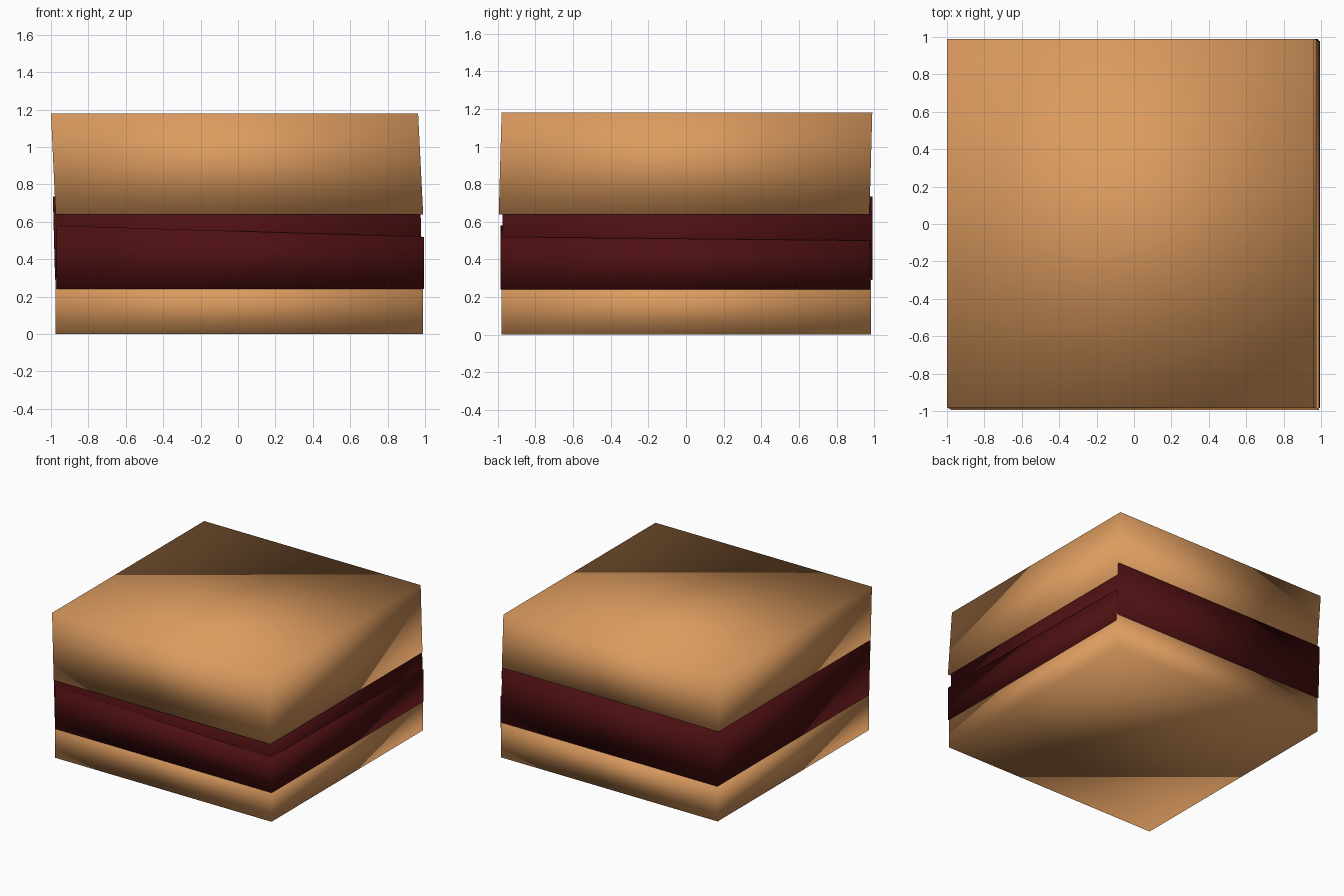
import bpy
import bmesh

if "Cube" in bpy.data.objects:
    bpy.data.objects.remove(bpy.data.objects["Cube"])


def material(name, colour):
    m = bpy.data.materials.new(name)
    m.diffuse_color = (*colour, 1)
    m.use_nodes = True
    m.node_tree.nodes["Principled BSDF"].inputs["Base Color"].default_value = m.diffuse_color
    return m


TAN = material("biscuit", (0.72, 0.33, 0.115))
DARK = material("dark_filling", (0.075, 0.005, 0.006))


def slab(name, mat, x, y, z, x_top=None, y_top=None, corner_z=None):
    """Smooth-shaded box; optional top extents and top corner heights."""
    bm = bmesh.new()
    bmesh.ops.create_cube(bm, size=2)
    for v in bm.verts:
        i, j, k = (int(c > 0) for c in v.co)
        xs = x_top if k and x_top else x
        ys = y_top if k and y_top else y
        height = corner_z[(i, j)] if k and corner_z else z[k]
        v.co = (xs[i], ys[j], height)
    for f in bm.faces:
        f.smooth = True
    mesh = bpy.data.meshes.new(name)
    bm.to_mesh(mesh)
    bm.free()
    obj = bpy.data.objects.new(name, mesh)
    bpy.context.collection.objects.link(obj)
    mesh.materials.append(mat)
    return obj


# Bottom biscuit
slab("bottom_biscuit", TAN, (-0.975, 0.99), (-0.98, 0.983), (0, 0.30))

# Lower filling with an uneven top
slab("lower_filling", DARK, (-0.97, 0.995), (-0.985, 0.978), (0.24, 0.55),
     corner_z={(0, 0): 0.58, (1, 0): 0.52, (1, 1): 0.50, (0, 1): 0.56})

# Upper filling, shifted backwards and leaning slightly left
slab("upper_filling", DARK, (-0.978, 0.983), (-0.975, 0.99), (0.29, 0.735),
     x_top=(-0.99, 0.975))

# Thick leaning top biscuit
slab("top_biscuit", TAN, (-0.975, 0.99), (-0.995, 0.975), (0.64, 1.18),
     x_top=(-1.0, 0.963), y_top=(-0.98, 0.99))
